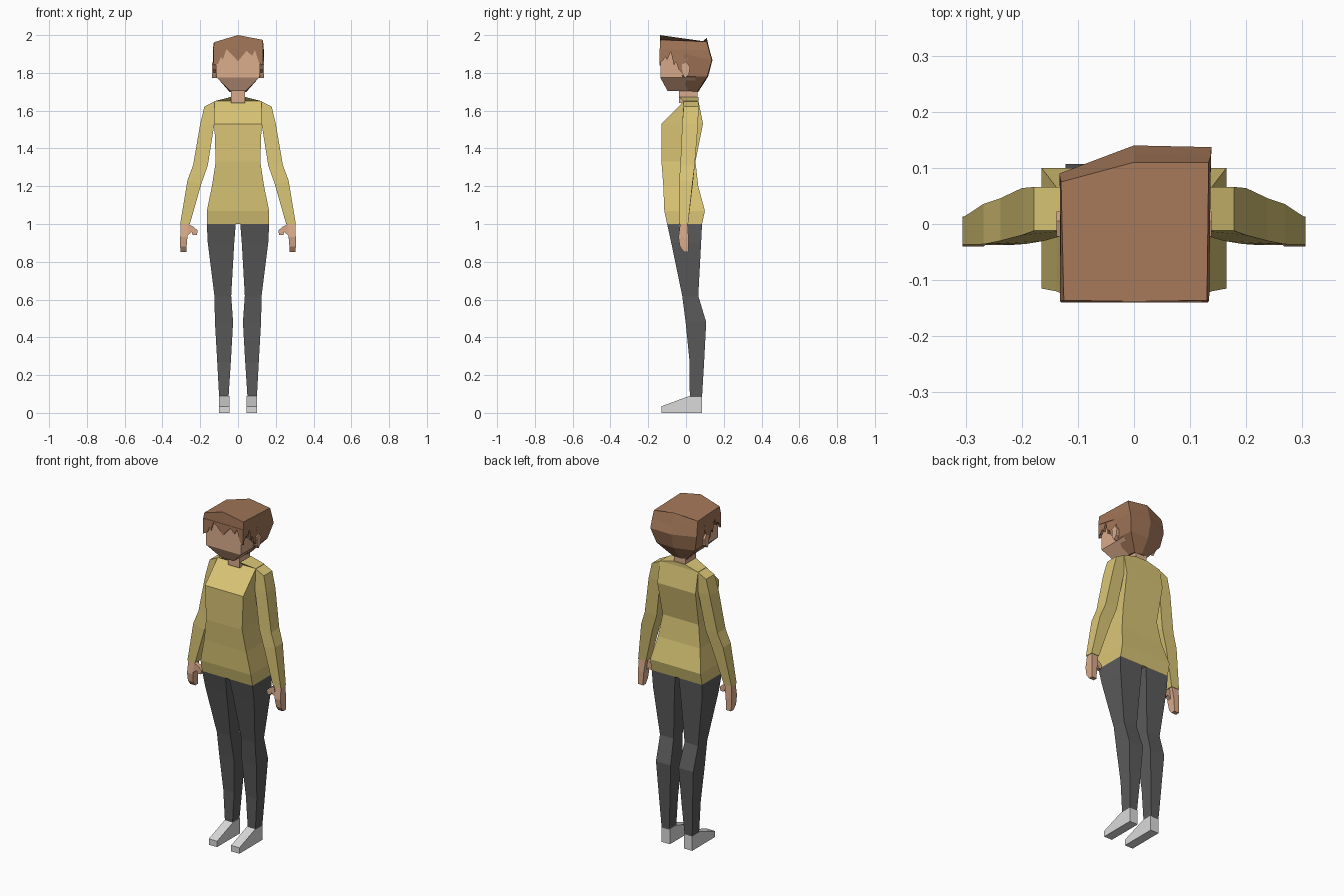
import bpy, bmesh


def material(name, rgb):
    m = bpy.data.materials.new(name)
    m.diffuse_color = (*rgb, 1)
    return m


SKIN = material("skin", (0.70, 0.41, 0.26))
HAIR = material("brown hair", (0.37, 0.185, 0.10))
KNIT = material("yellow knit", (0.70, 0.56, 0.18))
PANTS = material("dark grey cloth", (0.105, 0.105, 0.105))
SHOE = material("light grey shoe", (0.70, 0.70, 0.70))


def loft(name, rings, mat, side=1):
    """Skin a list of equal-length point rings and cap both ends."""
    bm = bmesh.new()
    rows = [[bm.verts.new((x * side, y, z)) for x, y, z in r] for r in rings]
    n = len(rows[0])
    for a, b in zip(rows, rows[1:]):
        for i in range(n):
            j = (i + 1) % n
            bm.faces.new((a[i], a[j], b[j], b[i]))
    bm.faces.new(rows[0])
    bm.faces.new(rows[-1])
    bmesh.ops.recalc_face_normals(bm, faces=bm.faces)
    me = bpy.data.meshes.new(name)
    bm.to_mesh(me)
    bm.free()
    me.materials.append(mat)
    ob = bpy.data.objects.new(name, me)
    bpy.context.collection.objects.link(ob)
    return ob


def box(x0, x1, y0, y1, z0, z1=None):
    """Rectangular ring; z0 at the x0 side, z1 at the x1 side."""
    z1 = z0 if z1 is None else z1
    return [(x0, y0, z0), (x1, y0, z1), (x1, y1, z1), (x0, y1, z0)]


# Sweater body: height, half width, front, back
torso = [(1.0, .165, -.10, .085), (1.07, .165, -.115, .10), (1.2, .138, -.12, .065),
         (1.33, .118, -.13, .05), (1.53, .125, -.13, .09), (1.65, .125, -.012, .066),
         (1.672, .04, -.036, .066)]
loft("sweater_body", [box(-h, h, a, b, z) for z, h, a, b in torso], KNIT)

# Neck and head
loft("neck", [box(-.038, .038, -.038, .06, z) for z in (1.64, 1.74)], SKIN)
head = [(1.705, .042, -.098, .05), (1.775, .113, -.136, .05), (1.93, .12, -.133, .08)]
loft("head", [box(-h, h, a, b, z) for z, h, a, b in head], SKIN)

# Hair: crown swept down to the nape, slightly lopsided at the back
hair = [
    [(-.125, -.136, 1.963), (0, -.138, 2.0), (.13, -.136, 1.975),
     (.133, .11, 1.965), (0, .11, 1.985), (-.13, .075, 1.957)],
    [(-.132, -.138, 1.925), (0, -.138, 1.925), (.134, -.138, 1.925),
     (.137, .122, 1.92), (0, .125, 1.92), (-.132, .083, 1.92)],
    [(-.13, -.01, 1.90), (0, -.01, 1.90), (.134, -.01, 1.90),
     (.138, .137, 1.868), (0, .14, 1.868), (-.133, .09, 1.868)],
    [(-.12, -.02, 1.785), (0, -.02, 1.785), (.12, -.02, 1.785),
     (.115, .112, 1.78), (0, .117, 1.78), (-.115, .08, 1.78)],
    [(-.045, .01, 1.705), (0, .01, 1.705), (.045, .01, 1.705),
     (.045, .06, 1.70), (0, .065, 1.70), (-.045, .055, 1.70)],
]
loft("hair", hair, HAIR)

# Jagged fringe across the forehead
fringe = [(-.13, 1.93), (-.13, 1.84), (-.105, 1.85), (-.09, 1.885), (-.08, 1.87),
          (-.062, 1.925), (-.035, 1.90), (0, 1.862), (.045, 1.917), (.075, 1.89),
          (.09, 1.92), (.112, 1.85), (.132, 1.84), (.132, 1.93)]
loft("fringe", [[(x, y, z) for x, z in fringe] for y in (-.14, -.132)], HAIR)

# Jagged locks on the temples
lock = [(-.139, 1.93), (-.139, 1.86), (-.125, 1.862), (-.108, 1.885), (-.1, 1.868),
        (-.08, 1.912), (-.064, 1.84), (-.052, 1.86), (-.04, 1.82), (-.02, 1.80),
        (.01, 1.87), (.02, 1.93)]

# Arm: height inner, height outer, inner, outer, front, back
arm = [(1.65, 1.622, .12, .178, -.012, .066), (1.53, 1.53, .125, .20, -.02, .064),
       (1.31, 1.31, .16, .238, -.03, .046), (1.21, 1.23, .195, .268, -.036, .036),
       (1.0, 1.0, .255, .306, -.037, .011)]

# Leg: height, inner, outer, front, back
leg = [(1.0, .012, .165, -.10, .085), (.9, .02, .16, -.078, .08),
       (.62, .036, .125, -.02, .065), (.48, .026, .122, -.002, .107),
       (.27, .038, .11, .019, .096), (.085, .05, .10, .02, .085)]

# Hand: height, inner, outer, front, back
hand = [(1.01, .258, .303, -.03, .008), (.93, .268, .306, -.04, .013),
        (.88, .272, .306, -.032, .013), (.853, .272, .304, -.012, .013)]

# Thumb outline seen from the front
thumb = [(.262, .998), (.235, .985), (.213, .965), (.218, .942), (.24, .943),
         (.245, .957), (.272, .935)]

# Shoe outline seen from the side
shoe = [(-.13, 0), (.085, 0), (.085, .09), (.02, .09), (-.13, .035)]

# Ear outline seen from the side
ear = [(-.022, 1.845), (.005, 1.855), (.022, 1.83), (.015, 1.79), (-.005, 1.772),
       (-.018, 1.795)]

for s, label in ((1, "right"), (-1, "left")):
    loft(label + "_temple_lock", [[(x, y, z) for y, z in lock] for x in (.118, .131)], HAIR, s)
    loft(label + "_ear", [[(x, y, z) for y, z in ear] for x in (.11, .138)], SKIN, s)
    loft(label + "_sleeve", [box(i, o, a, b, zi, zo) for zi, zo, i, o, a, b in arm], KNIT, s)
    loft(label + "_hand", [box(i, o, a, b, z) for z, i, o, a, b in hand], SKIN, s)
    loft(label + "_thumb", [[(x, y, z) for x, z in thumb] for y in (-.037, -.012)], SKIN, s)
    loft(label + "_leg", [box(i, o, a, b, z) for z, i, o, a, b in leg], PANTS, s)
    loft(label + "_shoe", [[(x, y, z) for y, z in shoe] for x in (.046, .10)], SHOE, s)
